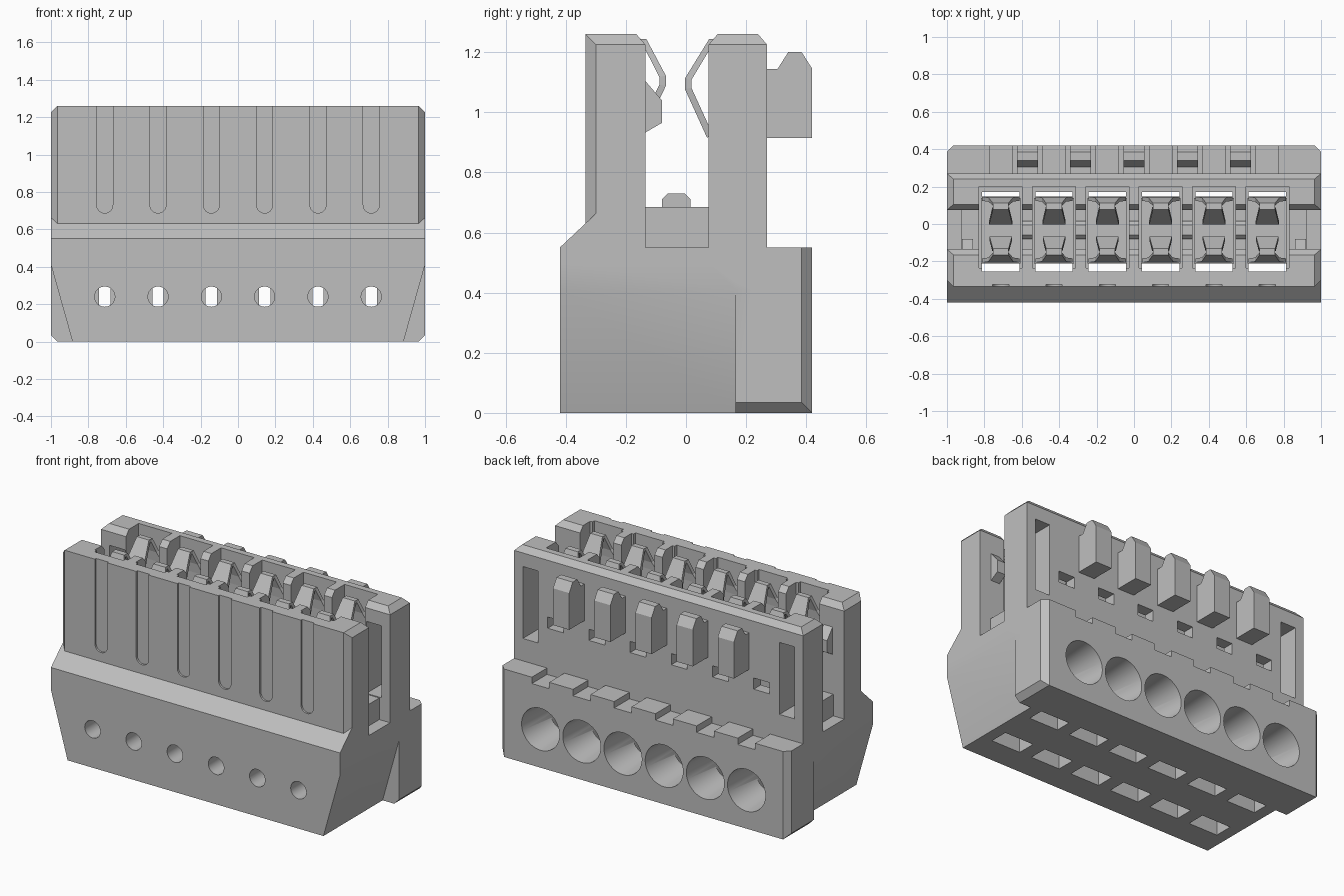
import bpy, bmesh
from math import pi, sin, cos

cube = bpy.data.objects.get("Cube")
if cube:
    bpy.data.objects.remove(cube, do_unlink=True)

grey = bpy.data.materials.new("light_grey_plastic")
grey.use_nodes = True
COLOR = (0.52, 0.52, 0.52, 1)
grey.diffuse_color = COLOR
grey.node_tree.nodes["Principled BSDF"].inputs["Base Color"].default_value = COLOR

PITCH = 0.285
POLES = [(i - 2.5) * PITCH for i in range(6)]
GAPS = [(i - 2) * PITCH for i in range(5)]


def finish(name, bm):
    bmesh.ops.recalc_face_normals(bm, faces=bm.faces)
    mesh = bpy.data.meshes.new(name)
    bm.to_mesh(mesh)
    bm.free()
    mesh.materials.append(grey)
    obj = bpy.data.objects.new(name, mesh)
    bpy.context.collection.objects.link(obj)
    return obj


def hulls(name, groups):
    """One object made of a convex solid for every group of points."""
    bm = bmesh.new()
    for points in groups:
        verts = [bm.verts.new(p) for p in points]
        res = bmesh.ops.convex_hull(bm, input=verts)
        spare = [v for v in res["geom_interior"] if isinstance(v, bmesh.types.BMVert)]
        bmesh.ops.delete(bm, geom=spare, context='VERTS')
    bmesh.ops.dissolve_limit(bm, angle_limit=0.01, verts=bm.verts, edges=bm.edges)
    return finish(name, bm)


def both(points):
    return [(s * x, y, z) for x, y, z in points for s in (-1, 1)]


def block(x0, x1, y0, y1, z0, z1):
    return [(x, y, z) for x in (x0, x1) for y in (y0, y1) for z in (z0, z1)]


def along_x(profile, x0, x1):
    return [(x, y, z) for x in (x0, x1) for y, z in profile]


def per_pole(half, y0, y1, z0, z1):
    return [block(c - half, c + half, y0, y1, z0, z1) for c in POLES]


def round_rod(c, y0, r0, y1, r1, z, n=40):
    return [(c + r * cos(2 * pi * i / n), y, z + r * sin(2 * pi * i / n))
            for y, r in ((y0, r0), (y1, r1)) for i in range(n)]


def combine(target, tool, operation):
    mod = target.modifiers.new(operation, 'BOOLEAN')
    mod.operation = operation
    mod.solver = 'EXACT'
    mod.object = tool
    bpy.context.view_layer.objects.active = target
    bpy.ops.object.modifier_apply(modifier=mod.name)
    bpy.data.objects.remove(tool, do_unlink=True)


# Lower body, narrower at the front sides
housing = hulls("housing", [
    both([(0.885, y, z) for y in (-0.42, 0.3) for z in (0, 0.33)]
         + [(1, y, z) for y in (-0.42, 0.3) for z in (0.41, 0.55)])])

# Wire entry block, sloped shoulder, two walls, centre block and ridge
rear_block = hulls("rear_block", [both([
    (0.965, 0.165, 0), (0.965, 0.42, 0), (0.965, 0.42, 0.55), (1, 0.385, 0.55),
    (1, 0.385, 0.035), (1, 0.165, 0.035), (1, 0.165, 0.55)])])
shoulder = hulls("shoulder", [along_x(
    [(-0.42, 0.5), (-0.42, 0.55), (-0.30, 0.663), (-0.135, 0.663), (-0.135, 0.5)], -1, 1)])
front_wall = hulls("front_wall", [both(
    [(x, y, z) for z in (0.52, 1.225) for x, y in ((0.965, -0.335), (1, -0.30), (1, -0.135))]
    + [(0.965, -0.335, 1.26), (0.965, -0.165, 1.26)])])
back_wall = hulls("back_wall", [both(
    [(1, y, z) for y in (0.075, 0.27) for z in (0.5, 1.225)]
    + [(0.965, 0.105, 1.26), (0.965, 0.24, 1.26)])])
centre = hulls("centre", [block(-0.925, 0.925, -0.18, 0.12, 0.5, 0.685)])
ridge = hulls("ridge", [along_x(
    [(-0.08, 0.66), (-0.08, 0.71), (-0.06, 0.73), (-0.005, 0.73), (0.015, 0.71), (0.015, 0.66)],
    -0.83, 0.83)])
for part in (rear_block, shoulder, front_wall, back_wall, centre, ridge):
    combine(housing, part, 'UNION')

# Contact cavities and the shafts that run down to the underside
cuts = [
    per_pole(0.115, -0.235, 0.2, 0.6, 1.4),
    per_pole(0.1, -0.255, -0.14, -0.1, 1.4),
    per_pole(0.1, 0.07, 0.17, -0.1, 0.7),
    # Small windows and ledge notches at the back
    per_pole(0.055, 0.15, 0.32, 0.8, 0.87),
    per_pole(0.06, 0.27, 0.5, 0.51, 0.7),
    # Wire funnels and front test holes
    [round_rod(c, 0.43, 0.132, 0.02, 0.1, 0.24) for c in POLES],
    [round_rod(c, -0.5, 0.054, 0.1, 0.054, 0.24) for c in POLES],
    # Tall end windows in the back wall
    [block(s * 0.888 - 0.052, s * 0.888 + 0.052, 0.04, 0.35, 0.69, 1.14) for s in (-1, 1)],
    # Round-ended grooves on the front wall
    [[(c + 0.043 * cos(pi + pi * i / 12), y, 0.73 + 0.043 * sin(pi + pi * i / 12))
      for y in (-0.4, -0.323) for i in range(13)]
     + block(c - 0.043, c + 0.043, -0.4, -0.323, 0.73, 1.4) for c in POLES],
]
for groups in cuts:
    combine(housing, hulls("cutter", groups), 'DIFFERENCE')

# Coding pegs on the back
peg = [(0.26, 0.915), (0.42, 0.915), (0.42, 1.145), (0.385, 1.2), (0.34, 1.2), (0.305, 1.145)]
foot = [(0.26, 0.915), (0.32, 0.915), (0.32, 1.145), (0.26, 1.145)]
hulls("back_pegs", [along_x(p, c - 0.056, c + 0.056)
                    for c in GAPS for p in (peg[1:] + [(0.305, 0.915)], foot)])

# Latch ribs inside the front wall
rib = [(-0.14, 1.11), (-0.08, 1.04), (-0.08, 0.965), (-0.125, 0.95), (-0.14, 0.93)]
hulls("latch_ribs", [along_x(rib, s * 0.89 - 0.03, s * 0.89 + 0.03) for s in (-1, 1)])

# Contact seats and wire clamp plates
hulls("contact_seats", per_pole(0.106, -0.21, 0.14, 0.59, 0.67))
hulls("clamp_plates", [block(c + s * 0.05 - 0.02, c + s * 0.05 + 0.02, -0.1, 0.04, 0.12, 0.36)
                       for c in POLES for s in (-1, 1)])


def springs(name, path):
    """Bent, tapering metal strips: each path point is y, z and half width."""
    bm = bmesh.new()
    for c in POLES:
        rows = [[bm.verts.new((c + s * w, y, z)) for s in (-1, 1)] for y, z, w in path]
        for a, b in zip(rows, rows[1:]):
            bm.faces.new((a[0], a[1], b[1], b[0]))
    obj = finish(name, bm)
    mod = obj.modifiers.new("thickness", 'SOLIDIFY')
    mod.thickness = 0.022
    mod.offset = 0
    return obj


springs("front_springs", [
    (-0.195, 0.62, 0.1), (-0.195, 1.1, 0.1), (-0.19, 1.15, 0.065), (-0.16, 1.235, 0.042),
    (-0.138, 1.235, 0.042), (-0.078, 1.12, 0.06), (-0.078, 1.09, 0.06), (-0.135, 0.97, 0.045)])
springs("back_springs", [
    (0.135, 0.62, 0.1), (0.135, 1.1, 0.1), (0.13, 1.16, 0.065), (0.105, 1.235, 0.042),
    (0.083, 1.235, 0.042), (0.007, 1.11, 0.062), (0.007, 1.08, 0.062), (0.08, 0.92, 0.045)])

# Smooth only the round holes
bpy.ops.object.select_all(action='DESELECT')
housing.select_set(True)
bpy.context.view_layer.objects.active = housing
bpy.ops.object.shade_smooth_by_angle(angle=0.5)
